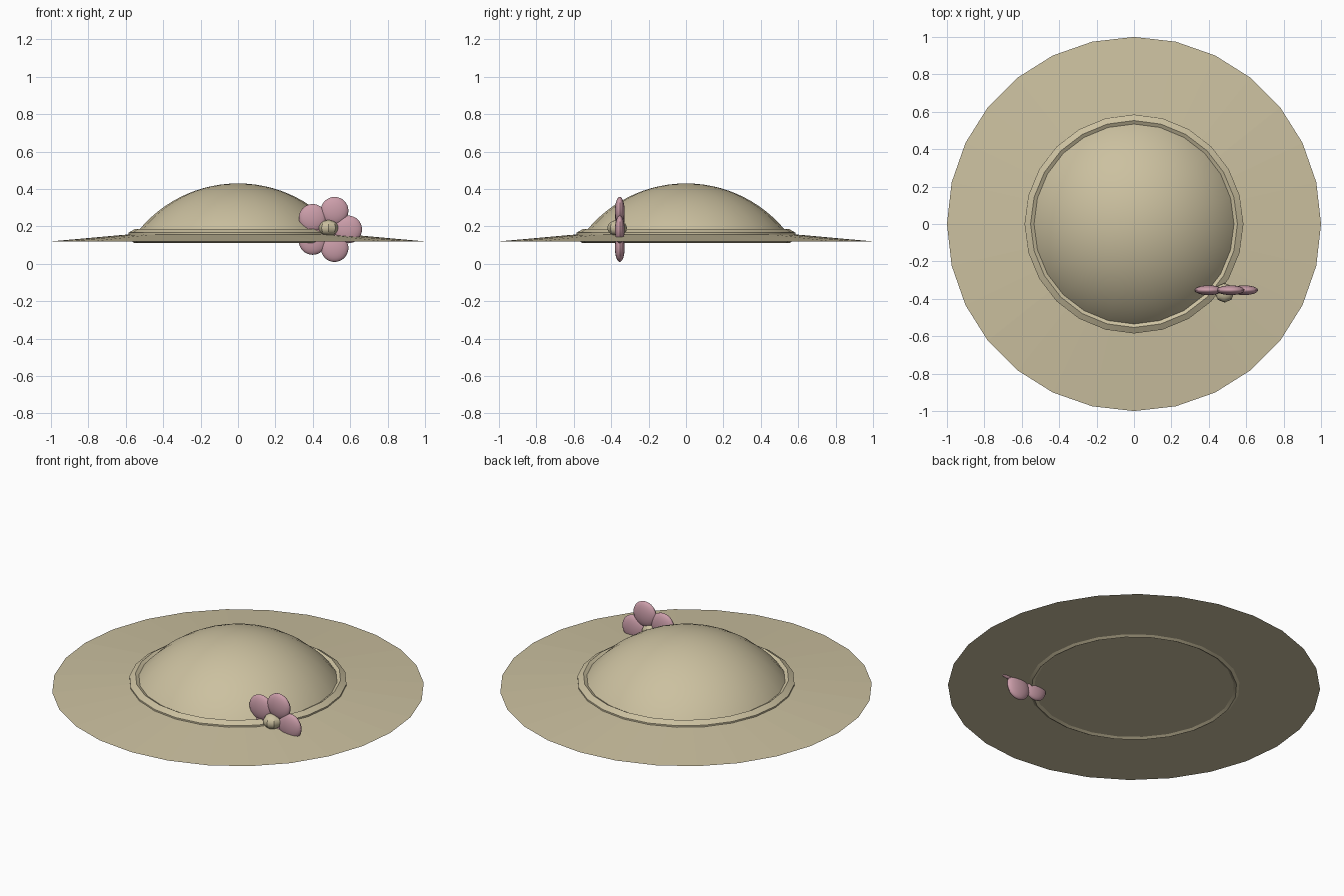
import bpy, bmesh, math
from mathutils import Matrix, Vector

cube = bpy.data.objects.get("Cube")
if cube:
    bpy.data.objects.remove(cube, do_unlink=True)


def material(name, rgb):
    m = bpy.data.materials.new(name)
    m.use_nodes = True
    m.diffuse_color = (*rgb, 1)
    m.node_tree.nodes["Principled BSDF"].inputs["Base Color"].default_value = (*rgb, 1)
    return m


straw = material("straw", (0.60, 0.53, 0.35))
pink = material("petal pink", (0.60, 0.34, 0.40))


def finish(name, bm, mat, smooth=30):
    bmesh.ops.recalc_face_normals(bm, faces=bm.faces)
    me = bpy.data.meshes.new(name)
    bm.to_mesh(me)
    bm.free()
    me.materials.append(mat)
    ob = bpy.data.objects.new(name, me)
    bpy.context.collection.objects.link(ob)
    if smooth:
        bpy.ops.object.select_all(action='DESELECT')
        ob.select_set(True)
        bpy.context.view_layer.objects.active = ob
        bpy.ops.object.shade_smooth_by_angle(angle=math.radians(smooth))
    return ob


def lathe(name, profile, sides, mat, closed=False, smooth=30):
    """Revolve (radius, z) points around the z axis."""
    bm = bmesh.new()
    vs = [bm.verts.new((r, 0, z)) for r, z in profile]
    pairs = list(zip(vs, vs[1:])) + ([(vs[-1], vs[0])] if closed else [])
    edges = [bm.edges.new(p) for p in pairs]
    bmesh.ops.spin(bm, geom=vs + edges, cent=(0, 0, 0), axis=(0, 0, 1),
                   angle=math.tau, steps=sides, use_duplicate=False)
    bmesh.ops.remove_doubles(bm, verts=bm.verts, dist=1e-4)
    return finish(name, bm, mat, smooth)


def ellipsoid(name, centre, radii, segments, rings, mat):
    bm = bmesh.new()
    bmesh.ops.create_uvsphere(bm, u_segments=segments, v_segments=rings, radius=1)
    bm.transform(Matrix.Translation(centre) @ Matrix.Diagonal((*radii, 1)))
    return finish(name, bm, mat)


# Brim: shallow cone with a flat underside
lathe("brim", [(0, 0.21), (1, 0.12), (0, 0.12)], 28, straw, smooth=0)

# Crown: cap of a large sphere
R, top = 0.687, 0.43
angles = [math.radians(54) * i / 14 for i in range(15)]
lathe("crown", [(R * math.sin(a), top - R + R * math.cos(a)) for a in angles], 24, straw)

# Hat band: six-sided ring with a ridge on top
ring = [math.radians(30 + 60 * i) for i in range(6)]
lathe("hat_band", [(0.553 + 0.037 * math.cos(a), 0.148 + 0.037 * math.sin(a)) for a in ring],
      24, straw, closed=True)

# Flower: five flattened petals around a ribbed centre
flower = Vector((0.484, -0.354, 0.184))
for i in range(5):
    a = math.tau * i / 5
    offset = Vector((math.cos(a), 0, math.sin(a))) * 0.105
    ellipsoid(f"petal_{i + 1}", flower + offset, (0.074, 0.026, 0.074), 24, 16, pink)
ellipsoid("flower_centre", flower + Vector((0, -0.014, 0.008)), (0.052, 0.052, 0.042), 8, 12, straw)
